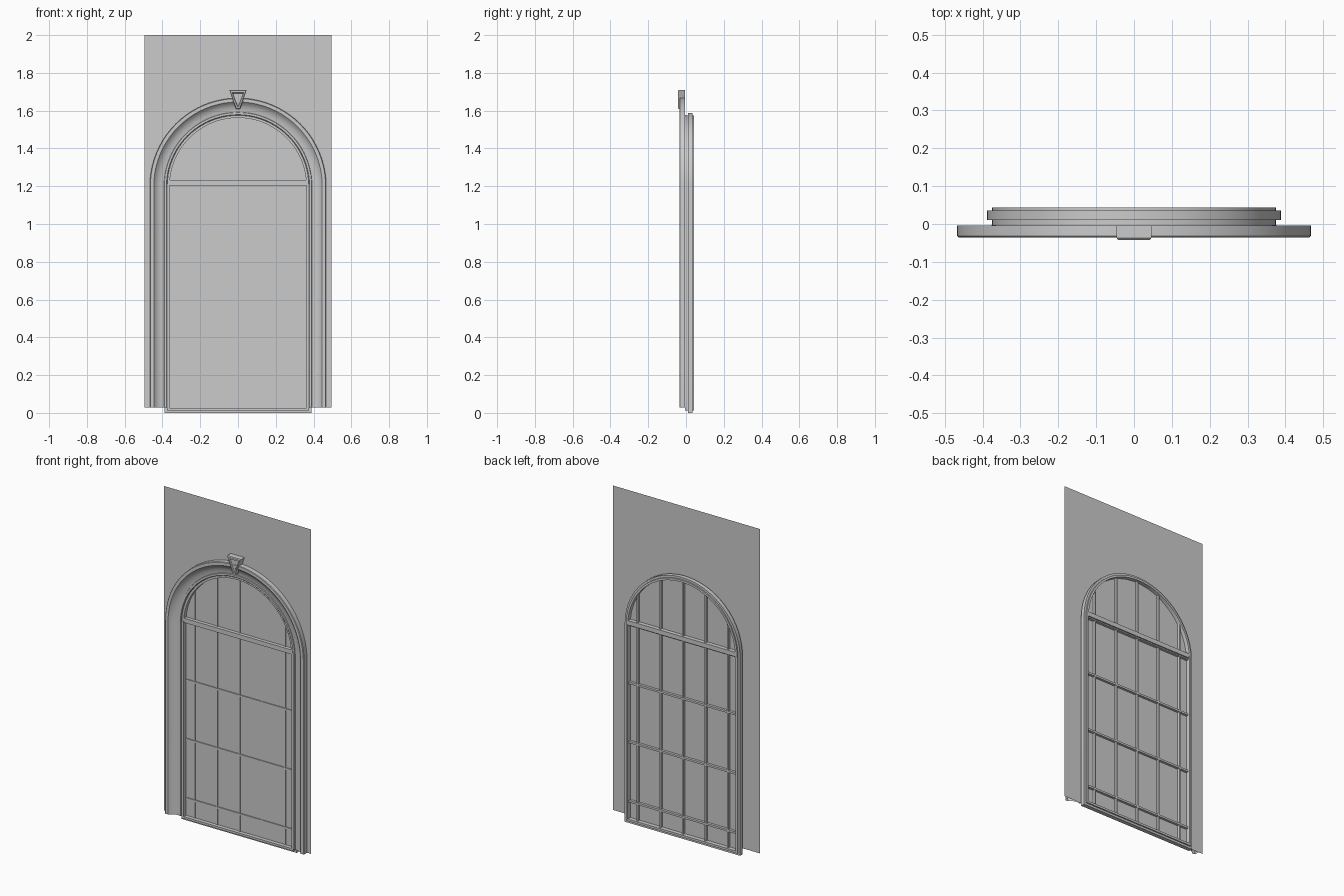
import bpy, bmesh, math

if "Cube" in bpy.data.objects:
    bpy.data.objects.remove(bpy.data.objects["Cube"])

SPRING = 1.2      # height where the arch starts
WALL_Y = -0.004


def outline(r, z0, n=40):
    """Arched outline (x, z) of half width r, from bottom left over the top to bottom right."""
    arc = [(-r * math.cos(math.pi * i / n), SPRING + r * math.sin(math.pi * i / n)) for i in range(n + 1)]
    return [(-r, z0)] + arc + [(r, z0)]


def finish(name, verts, faces, smooth=False):
    me = bpy.data.meshes.new(name)
    me.from_pydata(verts, [], faces)
    ob = bpy.data.objects.new(name, me)
    bpy.context.collection.objects.link(ob)
    bm = bmesh.new()
    bm.from_mesh(me)
    bmesh.ops.recalc_face_normals(bm, faces=bm.faces)
    bm.to_mesh(me)
    bm.free()
    if smooth:
        bpy.ops.object.select_all(action='DESELECT')
        ob.select_set(True)
        bpy.context.view_layer.objects.active = ob
        bpy.ops.object.shade_smooth_by_angle(angle=math.radians(30))
    return ob


def sweep(name, profile, bottom, closed_path, closed_profile):
    """Carry a profile of (half width, y) points around the arched outline."""
    verts, faces = [], []
    for r, y in profile:
        verts += [(x, y, z) for x, z in outline(r, bottom(r))]
    m, k = len(verts) // len(profile), len(profile)
    for a in range(k if closed_profile else k - 1):
        b = (a + 1) % k
        for i in range(m if closed_path else m - 1):
            j = (i + 1) % m
            faces.append((a * m + i, a * m + j, b * m + j, b * m + i))
    return finish(name, verts, faces, True)


def box(name, x0, x1, y0, y1, z0, z1):
    v = [(x, y, z) for x in (x0, x1) for y in (y0, y1) for z in (z0, z1)]
    f = [(0, 1, 3, 2), (4, 6, 7, 5), (0, 4, 5, 1), (2, 3, 7, 6), (0, 2, 6, 4), (1, 5, 7, 3)]
    return finish(name, v, f)


# Thin wall sheet with the arched opening
hole = outline(0.377, 0.028)
wall = [(0.495, 0.028), (0.495, 2.0), (-0.495, 2.0), (-0.495, 0.028)] + hole
finish("wall", [(x, WALL_Y, z) for x, z in wall], [tuple(range(len(wall)))])

# Moulded surround: outer bead, cove, inner lip
sweep("arch_moulding",
      [(0.467, -0.004), (0.467, -0.032), (0.464, -0.035), (0.446, -0.035), (0.442, -0.031),
       (0.434, -0.023), (0.422, -0.016), (0.407, -0.011), (0.392, -0.009), (0.390, -0.013),
       (0.379, -0.013), (0.376, -0.010), (0.376, -0.002)],
      lambda r: 0.028, False, False)

# Window frame with a flange around its outside
sweep("window_frame",
      [(0.362, -0.005), (0.375, -0.005), (0.375, 0.010), (0.388, 0.010), (0.388, 0.035),
       (0.375, 0.035), (0.375, 0.043), (0.362, 0.043)],
      lambda r: 0.388 - r, True, True)

# Transom between the lower window and the arched light
box("transom", -0.364, 0.364, -0.003, 0.042, 1.205, 1.232)
box("transom_flange", -0.388, 0.388, 0.012, 0.034, 1.198, 1.205)

# Glass pane
pane = outline(0.366, 0.022)
finish("glass", [(x, 0.018, z) for x, z in pane], [tuple(range(len(pane)))])

# Glazing bars
for i in range(-2, 3):
    x = i * 0.152
    top = SPRING + math.sqrt(0.366 ** 2 - x * x)
    box("vertical_bar", x - 0.005, x + 0.005, 0.014, 0.032, 0.024, top)
for z in (0.13, 0.49, 0.85):
    box("horizontal_bar", -0.364, 0.364, 0.012, 0.033, z - 0.006, z + 0.006)


# Keystone with a recessed front panel
def wedge(top_w, top_z, low_w, low_z, y):
    return [(-low_w, y, low_z), (low_w, y, low_z), (top_w, y, top_z), (-top_w, y, top_z)]


rings = [wedge(0.046, 1.710, 0.011, 1.608, WALL_Y),
         wedge(0.046, 1.710, 0.011, 1.608, -0.037),
         wedge(0.042, 1.706, 0.008, 1.611, -0.042),
         wedge(0.032, 1.696, 0.003, 1.620, -0.042),
         wedge(0.028, 1.692, 0.002, 1.625, -0.034)]
verts = [p for ring in rings for p in ring]
faces = [(4 * a + i, 4 * a + (i + 1) % 4, 4 * a + 4 + (i + 1) % 4, 4 * a + 4 + i)
         for a in range(4) for i in range(4)]
finish("keystone", verts, faces + [(0, 1, 2, 3), (16, 17, 18, 19)])
